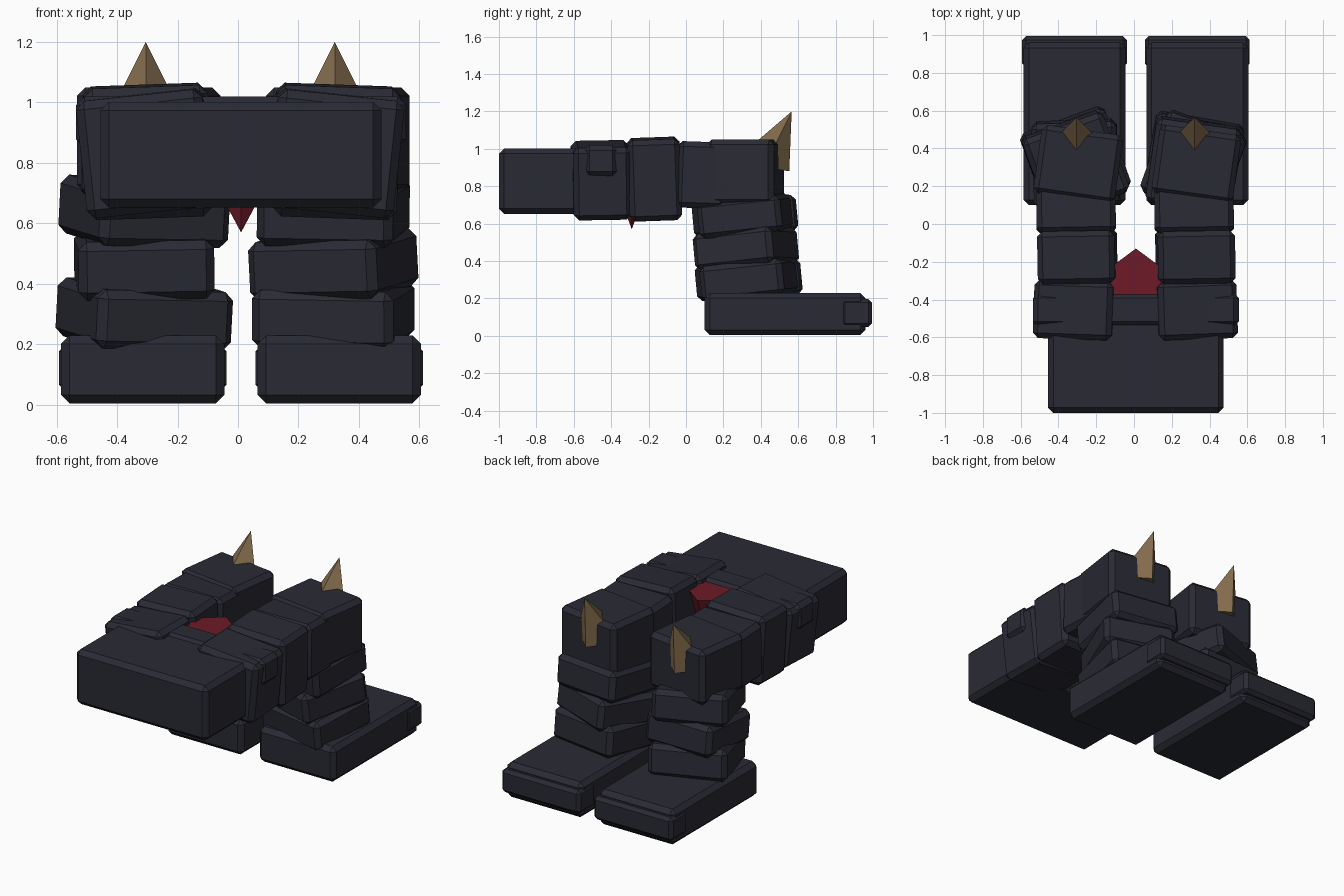
import bpy, bmesh
from math import radians
from mathutils import Matrix, Euler

cube = bpy.data.objects.get("Cube")
if cube:
    bpy.data.objects.remove(cube, do_unlink=True)


def material(name, rgb):
    m = bpy.data.materials.new(name)
    m.use_nodes = True
    m.diffuse_color = (*rgb, 1)
    m.node_tree.nodes["Principled BSDF"].inputs["Base Color"].default_value = (*rgb, 1)
    return m


CLOTH = material("charcoal cloth", (0.022, 0.023, 0.034))
HORN = material("tan horn", (0.225, 0.148, 0.073))
GEM = material("deep red", (0.155, 0.011, 0.02))


def finish(name, bm, mat):
    bmesh.ops.recalc_face_normals(bm, faces=bm.faces)
    me = bpy.data.meshes.new(name)
    bm.to_mesh(me)
    bm.free()
    me.materials.append(mat)
    ob = bpy.data.objects.new(name, me)
    bpy.context.collection.objects.link(ob)
    return ob


def block(name, centre, size, turn=(0, 0, 0), chamfer=0.028):
    """Chamfered box, turned by degrees about x, y, z."""
    bm = bmesh.new()
    bmesh.ops.create_cube(bm, size=1)
    bmesh.ops.scale(bm, vec=size, verts=bm.verts)
    bmesh.ops.bevel(bm, geom=bm.edges[:], offset=chamfer, segments=1, affect='EDGES')
    rot = Euler([radians(a) for a in turn]).to_matrix().to_4x4()
    bmesh.ops.transform(bm, matrix=Matrix.Translation(centre) @ rot, verts=bm.verts)
    return finish(name, bm, CLOTH)


def hull(name, points, mat):
    bm = bmesh.new()
    for p in points:
        bm.verts.new(p)
    bmesh.ops.convex_hull(bm, input=bm.verts[:])
    return finish(name, bm, mat)


# Waist and the bar that passes through both hips
block("waist", (0.01, -0.74, 0.827), (0.93, 0.52, 0.35))
block("hip_bar", (0.01, -0.455, 0.935), (1.09, 0.18, 0.17))

# Red pointed gem between the thighs
hull("gem", [(0.01, -0.29, 0.57), (0.01, -0.13, 1.0), (0.01, -0.45, 1.0),
             (-0.22, -0.30, 1.0), (0.24, -0.30, 1.0)], GEM)

# Yaw of the shin segments differs on each leg
legs = {"right": (-1, -0.305, (20, 2, 20)), "left": (1, 0.32, (-8, -20, -10))}

# Shin segments from the top: width, y, z, roll
shins = [(0.455, 0.315, 0.64, 1), (0.45, 0.32, 0.465, -1), (0.475, 0.335, 0.30, 1)]

for side, (s, x, yaws) in legs.items():
    # Thigh segments
    block(side + "_hip", (x, -0.453, 0.832), (0.42, 0.31, 0.39), (1, 6 * s, 2 * s))
    block(side + "_thigh", (x + 0.005, -0.17, 0.838), (0.41, 0.28, 0.435), (2, 2 * s, 1))
    block(side + "_lower_thigh", (x - 0.002, 0.08, 0.86), (0.42, 0.26, 0.355), (-2, 0, 1))
    block(side + "_knee", (x + 0.01, 0.317, 0.875), (0.435, 0.365, 0.35), (0, 0, -8))

    # Twisted shin segments
    for i, (yaw, (width, y, z, roll)) in enumerate(zip(yaws, shins)):
        block(f"{side}_shin_{i + 1}", (x - 0.005, y, z), (width, 0.45, 0.195),
              (6, roll, yaw))

    # Foot with raised toe band
    fx = x - 0.01 if s < 0 else x + 0.015
    block(side + "_foot", (fx, 0.53, 0.117), (0.54, 0.86, 0.225))
    block(side + "_toe_band", (fx, 0.912, 0.122), (0.555, 0.165, 0.15), chamfer=0.02)

    # Knee spike
    hull(side + "_knee_spike", [(x, 0.565, 1.2), (x, 0.25, 0.93), (x, 0.552, 0.88),
                                (x - 0.15, 0.415, 0.9), (x + 0.15, 0.415, 0.9)], HORN)
